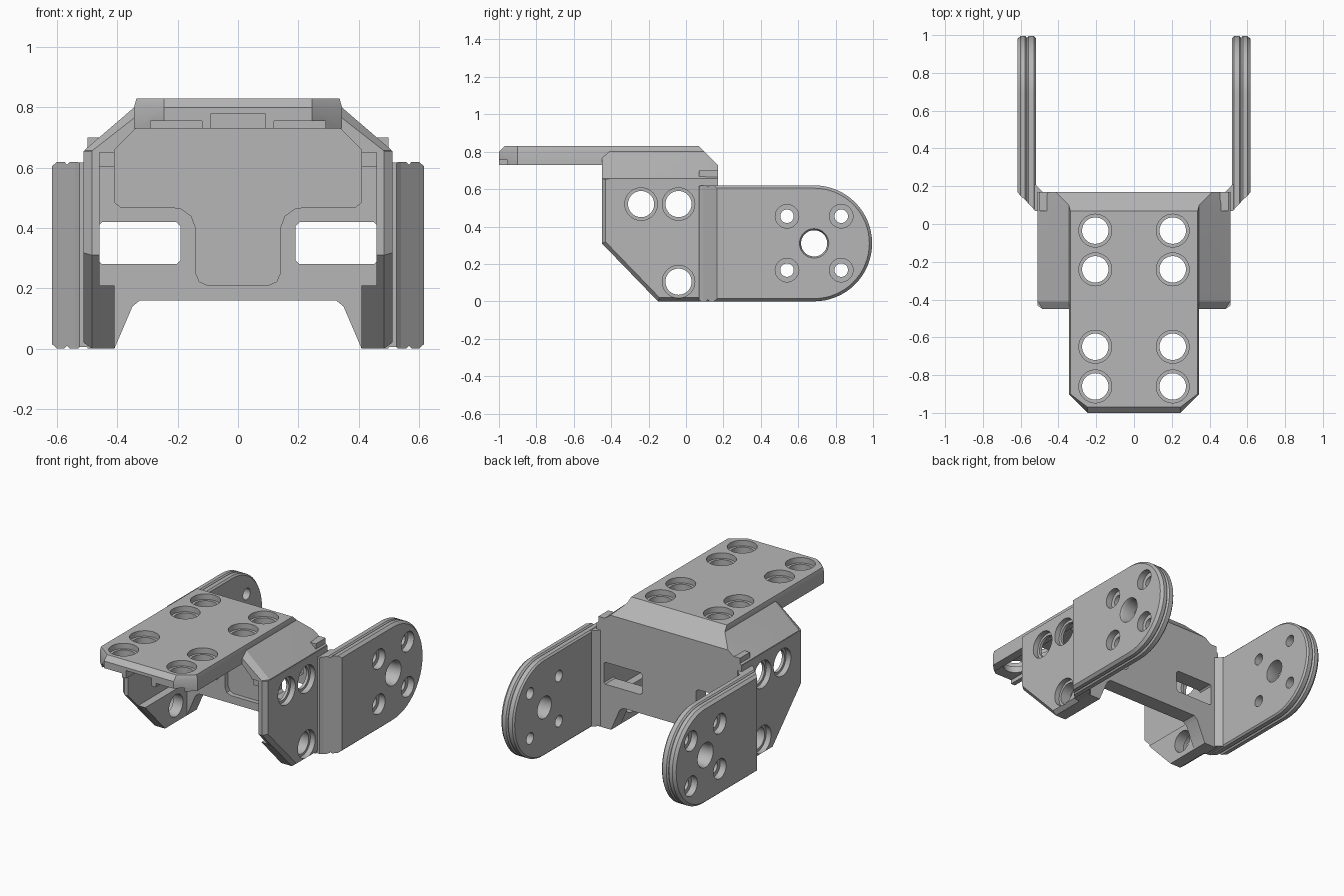
import bpy, bmesh
from math import sin, cos, pi

cube = bpy.data.objects.get("Cube")
if cube:
    bpy.data.objects.remove(cube, do_unlink=True)

grey = bpy.data.materials.new("plain grey")
grey.use_nodes = True
grey.diffuse_color = (0.47, 0.47, 0.47, 1)
grey.node_tree.nodes["Principled BSDF"].inputs["Base Color"].default_value = grey.diffuse_color


def add(name, bm):
    bmesh.ops.recalc_face_normals(bm, faces=bm.faces)
    mesh = bpy.data.meshes.new(name)
    bm.to_mesh(mesh)
    bm.free()
    mesh.materials.append(grey)
    obj = bpy.data.objects.new(name, mesh)
    bpy.context.collection.objects.link(obj)
    return obj


def loft(name, rings):
    """Closed solid through matching rings of points."""
    bm = bmesh.new()
    rows = [[bm.verts.new(p) for p in ring] for ring in rings]
    n = len(rows[0])
    for a, b in zip(rows, rows[1:]):
        for i in range(n):
            j = (i + 1) % n
            bm.faces.new((a[i], a[j], b[j], b[i]))
    bm.faces.new(rows[0])
    bm.faces.new(rows[-1])
    return add(name, bm)


def place(u, v, axis, d):
    return {"x": (d, u, v), "y": (u, d, v), "z": (u, v, d)}[axis]


def prism(name, pts, axis, a, b):
    return loft(name, [[place(u, v, axis, d) for u, v in pts] for d in (a, b)])


def box(name, x0, x1, z0, z1, y0, y1, c=0.0):
    pts = [(x0 + c, z0), (x1 - c, z0), (x1, z0 + c), (x1, z1 - c),
           (x1 - c, z1), (x0 + c, z1), (x0, z1 - c), (x0, z0 + c)]
    if c == 0:
        pts = pts[0:2] + pts[4:6]
    return prism(name, pts, "y", y0, y1)


def sym(half):
    return half + [(-u, v) for u, v in reversed(half)]


def bore(u, v, axis, steps):
    """Stepped round cutter; steps are (depth, radius)."""
    ang = [2 * pi * i / 40 for i in range(40)]
    return loft("bore", [[place(u + r * cos(t), v + r * sin(t), axis, d) for t in ang]
                         for d, r in steps])


def cut(objs, cutters):
    for obj in objs:
        bpy.context.view_layer.objects.active = obj
        for c in cutters:
            mod = obj.modifiers.new("cut", "BOOLEAN")
            mod.operation, mod.solver, mod.object = "DIFFERENCE", "EXACT", c
            bpy.ops.object.modifier_apply(modifier=mod.name)
    for c in cutters:
        bpy.data.objects.remove(c, do_unlink=True)


def mirror(obj, name):
    bm = bmesh.new()
    bm.from_mesh(obj.data)
    for v in bm.verts:
        v.co.x = -v.co.x
    return add(name, bm)


# Cheek plate with chamfered outer rim
def cheek(c):
    return [(-0.45 + c, 0.31 + c * 0.4), (-0.15 + c * 0.4, c), (0.17, c),
            (0.17, 0.655), (-0.45 + c, 0.655)]


left_cheek = loft("left_cheek", [[(x, y, z) for y, z in cheek(c)]
                                 for x, c in ((0.46, 0), (0.485, 0), (0.512, 0.02))])
# Thick foot and upper rib inside the cheek
left_foot = prism("left_foot", [(-0.35, 0.21), (-0.15, 0), (0.1, 0), (0.1, 0.21)], "x", 0.41, 0.47)
left_rib = box("left_rib", 0.41, 0.47, 0.605, 0.66, -0.43, 0.1)
cut([left_cheek, left_foot],
    [bore(y, z, "x", [(0.53, 0.087), (0.478, 0.087), (0.478, 0.07), (0.38, 0.07)])
     for y, z in ((-0.24, 0.52), (-0.04, 0.52), (-0.04, 0.105))])


# Side arm: rounded end, chamfered rim, groove around the edge
def arm_ring(x, c):
    r = 0.31 - c
    y0 = 0.07 + (x - 0.52)
    arc = [(0.685 + r * cos(t), 0.31 + r * sin(t))
           for t in (-pi / 2 + pi * i / 32 for i in range(33))]
    return [(x, y, z) for y, z in [(y0, 0.31 - r)] + arc + [(y0, 0.31 + r)]]


left_arm = loft("left_arm", [arm_ring(x, c) for x, c in (
    (0.52, 0.01), (0.53, 0), (0.558, 0), (0.567, 0.01), (0.576, 0), (0.6, 0), (0.617, 0.015))])
holes = [bore(y, z, "x", [(0.63, 0.063), (0.575, 0.063), (0.575, 0.036), (0.5, 0.036)])
         for y in (0.54, 0.83) for z in (0.167, 0.455)]
holes.append(bore(0.685, 0.31, "x", [(0.63, 0.085), (0.6, 0.07), (0.5, 0.07)]))
cut([left_arm], holes)
left_joint = prism("left_joint", [(0.47, 0.09), (0.5, 0.07), (0.525, 0.07), (0.54, 0.09),
                                  (0.54, 0.21), (0.522, 0.21), (0.482, 0.168)], "z", 0.005, 0.617)

# Rear wall with splayed legs, two windows and a shallow T-shaped recess
wall = prism("rear_wall", sym([(0.5, 0.7), (0.5, 0), (0.41, 0), (0.35, 0.14), (0.325, 0.16)][::-1]),
             "y", 0.07, 0.17)
windows = [box("window", min(s * 0.19, s * 0.465), max(s * 0.19, s * 0.465),
               0.28, 0.42, 0, 0.2, 0.014) for s in (1, -1)]


def recess(name):
    half = [(0.1, 0.21), (0.128, 0.222), (0.14, 0.25), (0.14, 0.4), (0.155, 0.44), (0.19, 0.465),
            (0.23, 0.47), (0.39, 0.47), (0.41, 0.485), (0.41, 0.66), (0.34, 0.73)]
    return prism(name, sym(half), "y", 0.04, 0.1)


# Roof with sloping sides, hollow underneath
roof = loft("roof", [[(x, y, z) for x, z in sym([(w, 0.65), (w, 0.658), (t, h)])]
                     for y, w, t, h in ((-0.45, 0.482, 0.345, 0.765), (-0.41, 0.51, 0.345, 0.8),
                                        (0.1, 0.51, 0.345, 0.8), (0.17, 0.51, 0.415, 0.73))])
cavity = prism("cavity", sym([(0.41, 0.6), (0.41, 0.66), (0.34, 0.73)]), "y", -0.6, 0.08)


# Long top plate with clipped front corners and sloped rear edge
def plate_ring(z, side, front, back):
    return [(x, y, z) for x, y in sym([(side, back), (side, -0.9), (0.245, front)])]


plate = loft("top_plate", [plate_ring(0.73, 0.345, -1, 0.17), plate_ring(0.8, 0.345, -1, 0.1),
                           plate_ring(0.83, 0.337, -0.97, 0.07)])
slots = [box("slot", a, b, 0.69, h, -1.1, 0.095)
         for a, b, h in ((0.12, 0.29, 0.755), (-0.29, -0.12, 0.755), (-0.09, 0.09, 0.78))]
bolts = [bore(x, y, "z", [(0.86, 0.087), (0.795, 0.087), (0.795, 0.07), (0.6, 0.07)])
         for x in (-0.205, 0.205) for y in (-0.035, -0.24, -0.65, -0.86)]
cut([wall], windows)
cut([wall, roof], [recess("recess")])
cut([roof], [cavity])
cut([plate, roof], slots + bolts)

# Right-hand copies
for part in (left_cheek, left_foot, left_rib, left_arm, left_joint):
    mirror(part, part.name.replace("left", "right"))

# Smooth the round edges, keep the corners crisp
bpy.ops.object.select_all(action="DESELECT")
for obj in bpy.context.collection.objects:
    if obj.type == "MESH" and grey.name in obj.data.materials:
        obj.select_set(True)
        bpy.context.view_layer.objects.active = obj
bpy.ops.object.shade_smooth_by_angle(angle=0.5)
